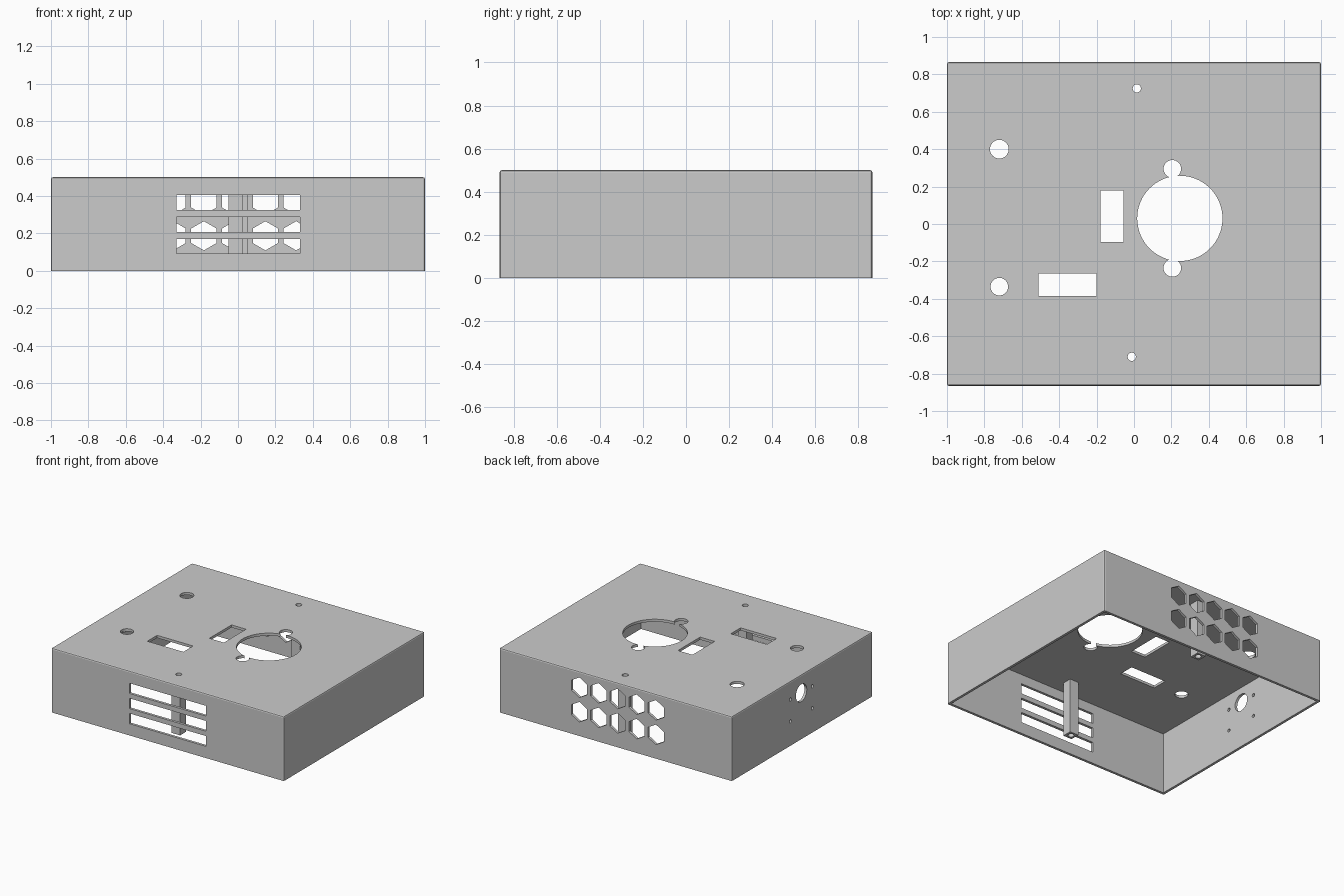
import bpy, bmesh, math
from mathutils import Matrix, Vector

cube = bpy.data.objects.get("Cube")
if cube:
    bpy.data.objects.remove(cube, do_unlink=True)

# Overall sizes
W, D, H, T = 1.0, 0.865, 0.5, 0.02
POST_BOTTOM = 0.05

grey = bpy.data.materials.new("plain grey")
grey.use_nodes = True
colour = (0.6, 0.6, 0.6, 1)
grey.diffuse_color = colour
grey.node_tree.nodes["Principled BSDF"].inputs["Base Color"].default_value = colour


def finish(name, bm):
    mesh = bpy.data.meshes.new(name)
    bm.to_mesh(mesh)
    bm.free()
    mesh.materials.append(grey)
    obj = bpy.data.objects.new(name, mesh)
    bpy.context.collection.objects.link(obj)
    return obj


def box(name, lo, hi, bevel=0):
    lo, hi = Vector(lo), Vector(hi)
    bm = bmesh.new()
    bmesh.ops.create_cube(bm, size=1, matrix=Matrix.Translation((lo + hi) / 2) @ Matrix.Diagonal((*(hi - lo), 1)))
    if bevel:
        edges = [e for e in bm.edges if max(v.co.z for v in e.verts) > lo.z + 0.01]
        bmesh.ops.bevel(bm, geom=edges, offset=bevel, segments=2, profile=0.5, affect='EDGES')
    return finish(name, bm)


def prism(name, centre, radius, depth, axis='Z', sides=48):
    turn = {'Z': Matrix(), 'X': Matrix.Rotation(math.pi / 2, 4, 'Y'),
            'Y': Matrix.Rotation(math.pi / 2, 4, 'X')}[axis]
    bm = bmesh.new()
    bmesh.ops.create_cone(bm, cap_ends=True, segments=sides, radius1=radius, radius2=radius,
                          depth=depth, matrix=Matrix.Translation(centre) @ turn)
    return finish(name, bm)


def carve(obj, cutters):
    # Cut every hole, bake the result and drop the cutters
    for c in cutters:
        c.hide_render = True
        m = obj.modifiers.new(c.name, 'BOOLEAN')
        m.operation, m.solver, m.object = 'DIFFERENCE', 'EXACT', c
    deps = bpy.context.evaluated_depsgraph_get()
    baked = bpy.data.meshes.new_from_object(obj.evaluated_get(deps))
    obj.modifiers.clear()
    obj.data = baked
    for c in cutters:
        bpy.data.objects.remove(c, do_unlink=True)


# Open-bottomed shell
shell = box("enclosure_shell", (-W, -D, 0), (W, D, H), bevel=0.01)
cuts = [box("cavity_cutter", (T - W, T - D, -0.1), (W - T, D - T, H - T))]

# Round holes in the lid: dial opening with two screw notches, buttons, post screws
posts = [(-0.012, -0.71), (0.015, 0.725)]
lid_holes = [(0.245, 0.03, 0.228), (0.205, 0.295, 0.047), (0.205, -0.235, 0.047),
             (-0.72, 0.4, 0.05), (-0.72, -0.335, 0.047)] + [(x, y, 0.022) for x, y in posts]
for x, y, r in lid_holes:
    cuts.append(prism("lid_hole_cutter", (x, y, H), r, 0.2, sides=64 if r > 0.1 else 32))

# Rectangular lid windows
for x0, x1, y0, y1 in [(-0.18, -0.055, -0.095, 0.178), (-0.51, -0.2, -0.385, -0.265)]:
    cuts.append(box("lid_window_cutter", (x0, y0, 0.4), (x1, y1, 0.6)))

# Front vent slots
for i in range(3):
    z = 0.131 + i * 0.1175
    cuts.append(box("slot_cutter", (-0.328, -D - 0.1, z - 0.04), (0.332, -D + 0.1, z + 0.04)))

# Back honeycomb vents, points up
for row in range(2):
    for col in range(-2, 3):
        centre = (-0.018 + col * 0.1645, D, 0.187 + row * 0.19)
        cuts.append(prism("hex_cutter", centre, 0.078, 0.2, 'Y', 6))

# Side connector opening with four screw holes
cuts.append(prism("connector_cutter", (-W, 0.012, 0.36), 0.067, 0.2, 'X'))
for dy in (-0.135, 0.135):
    for z in (0.19, 0.36):
        cuts.append(prism("side_screw_cutter", (-W, 0.012 + dy, z), 0.013, 0.2, 'X', 16))
carve(shell, cuts)

# Hollow screw posts hanging from the lid
for name, (x, y) in zip(("front_post", "back_post"), posts):
    post = box(name, (x - 0.0375, y - 0.0375, POST_BOTTOM), (x + 0.0375, y + 0.0375, H - T))
    carve(post, [prism("bore_cutter", (x, y, 0.25), 0.022, 0.8, sides=32)])
